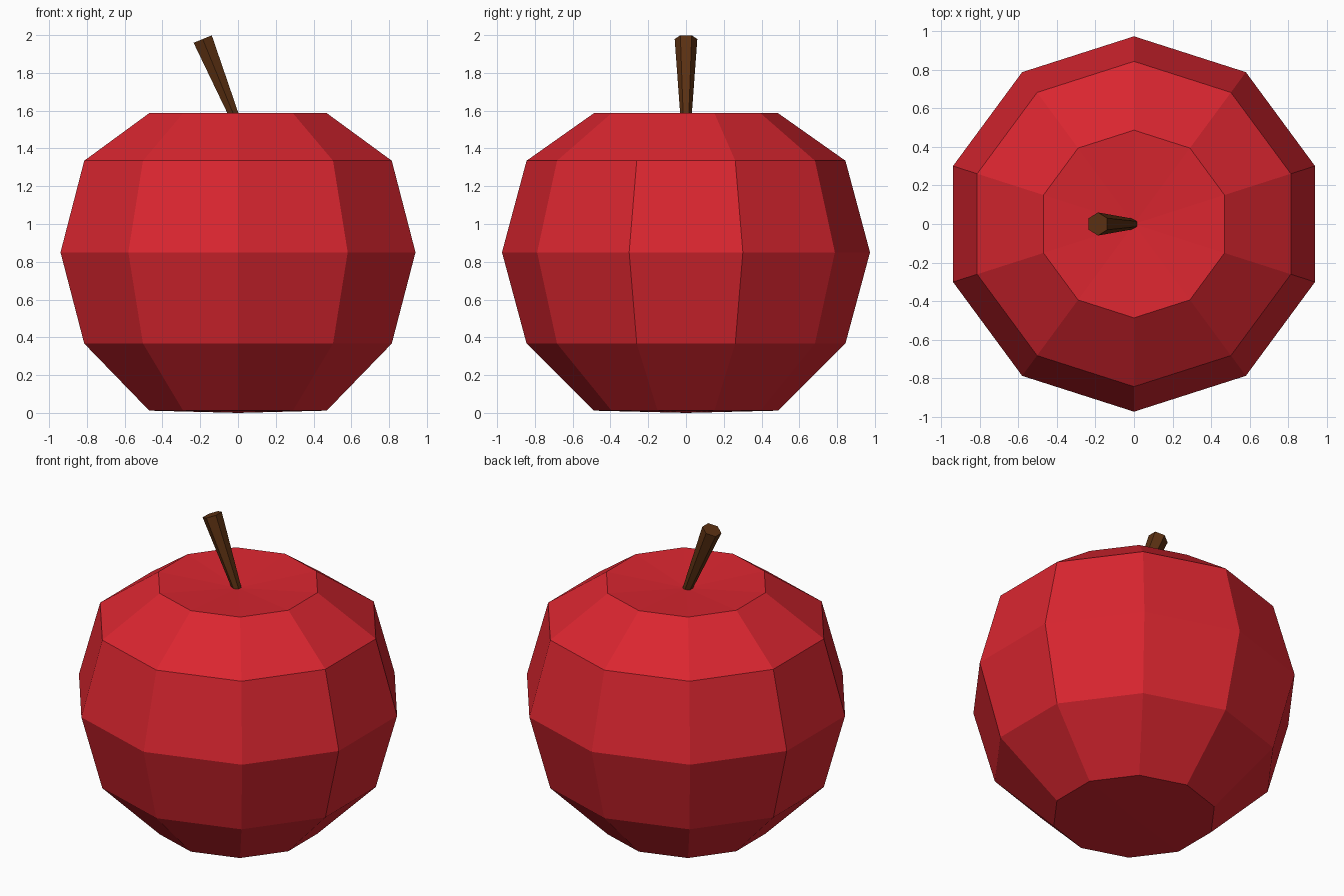
import bpy, bmesh
from math import sin, cos, pi
from mathutils import Vector

if "Cube" in bpy.data.objects:
    bpy.data.objects.remove(bpy.data.objects["Cube"])


def material(name, rgb):
    m = bpy.data.materials.new(name)
    m.diffuse_color = (*rgb, 1)
    m.use_nodes = True
    m.node_tree.nodes["Principled BSDF"].inputs["Base Color"].default_value = m.diffuse_color
    return m


def finish(name, bm, mat):
    bmesh.ops.recalc_face_normals(bm, faces=bm.faces)
    mesh = bpy.data.meshes.new(name)
    bm.to_mesh(mesh)
    bm.free()
    mesh.materials.append(mat)
    obj = bpy.data.objects.new(name, mesh)
    bpy.context.collection.objects.link(obj)
    return obj


red = material("apple red", (0.70, 0.019, 0.029))
brown = material("stem brown", (0.105, 0.03, 0.006))

# Apple body: ten-sided lathe with a shallow dimple on top
SIDES = 10
profile = [(0.494, 0.012), (0.856, 0.367), (0.988, 0.85), (0.856, 1.335), (0.494, 1.587)]
bm = bmesh.new()
rings = []
for r, z in profile:
    rings.append([bm.verts.new((r * cos(pi / 2 + 2 * pi * i / SIDES),
                                0.986 * r * sin(pi / 2 + 2 * pi * i / SIDES), z))
                  for i in range(SIDES)])
bottom = bm.verts.new((0, 0, 0))
dimple = bm.verts.new((0, 0, 1.55))
for i in range(SIDES):
    j = (i + 1) % SIDES
    for a, b in zip(rings, rings[1:]):
        bm.faces.new((a[i], a[j], b[j], b[i]))
    bm.faces.new((bottom, rings[0][j], rings[0][i]))
    bm.faces.new((dimple, rings[-1][i], rings[-1][j]))
finish("apple_body", bm, red)

# Stem: six-sided, leaning left and widening to the tip
base, tip = Vector((-0.003, 0, 1.53)), Vector((-0.187, 0, 1.979))
axis = tip - base
bm = bmesh.new()
bmesh.ops.create_cone(bm, cap_ends=True, segments=6, radius1=0.027, radius2=0.06,
                      depth=axis.length)
stem = finish("stem", bm, brown)
# corners of the hexagon point along y, then the stem is tilted about y
stem.rotation_euler = (0, Vector((0, 0, 1)).angle(axis) * -1, 0)
stem.location = (base + tip) / 2
